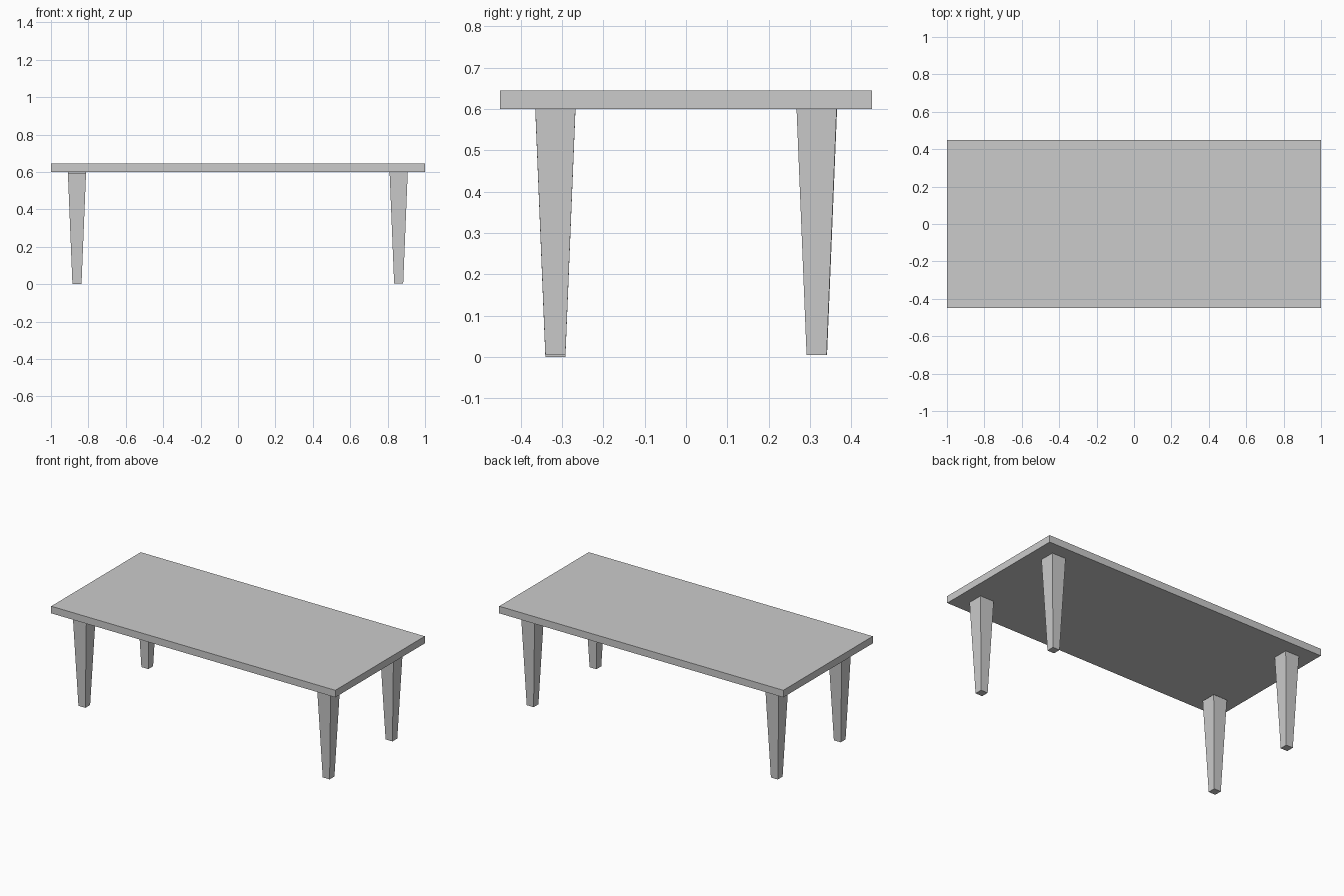
import bpy, bmesh
from mathutils import Matrix

if "Cube" in bpy.data.objects:
    bpy.data.objects.remove(bpy.data.objects["Cube"])


def add_box(name, size, centre, taper=1.0):
    """Box whose bottom face is scaled by taper."""
    mesh = bpy.data.meshes.new(name)
    bm = bmesh.new()
    bmesh.ops.create_cube(bm, size=1.0, matrix=Matrix.Diagonal((*size, 1.0)))
    for v in bm.verts:
        if v.co.z < 0:
            v.co.x *= taper
            v.co.y *= taper
    bm.to_mesh(mesh)
    bm.free()
    obj = bpy.data.objects.new(name, mesh)
    obj.location = centre
    bpy.context.collection.objects.link(obj)
    return obj


# Tabletop slab
add_box("tabletop", (2.0, 0.9, 0.045), (0, 0, 0.6225))

# Tapered square legs; the front left one sits slightly lower
LEG_HEIGHT = 0.595
legs = {
    "front_left_leg": (-0.861, -0.316, 0.0),
    "front_right_leg": (0.859, -0.316, 0.005),
    "back_left_leg": (-0.861, 0.317, 0.005),
    "back_right_leg": (0.859, 0.316, 0.005),
}
for name, (x, y, foot) in legs.items():
    add_box(name, (0.097, 0.097, LEG_HEIGHT), (x, y, foot + LEG_HEIGHT / 2), taper=0.5)
